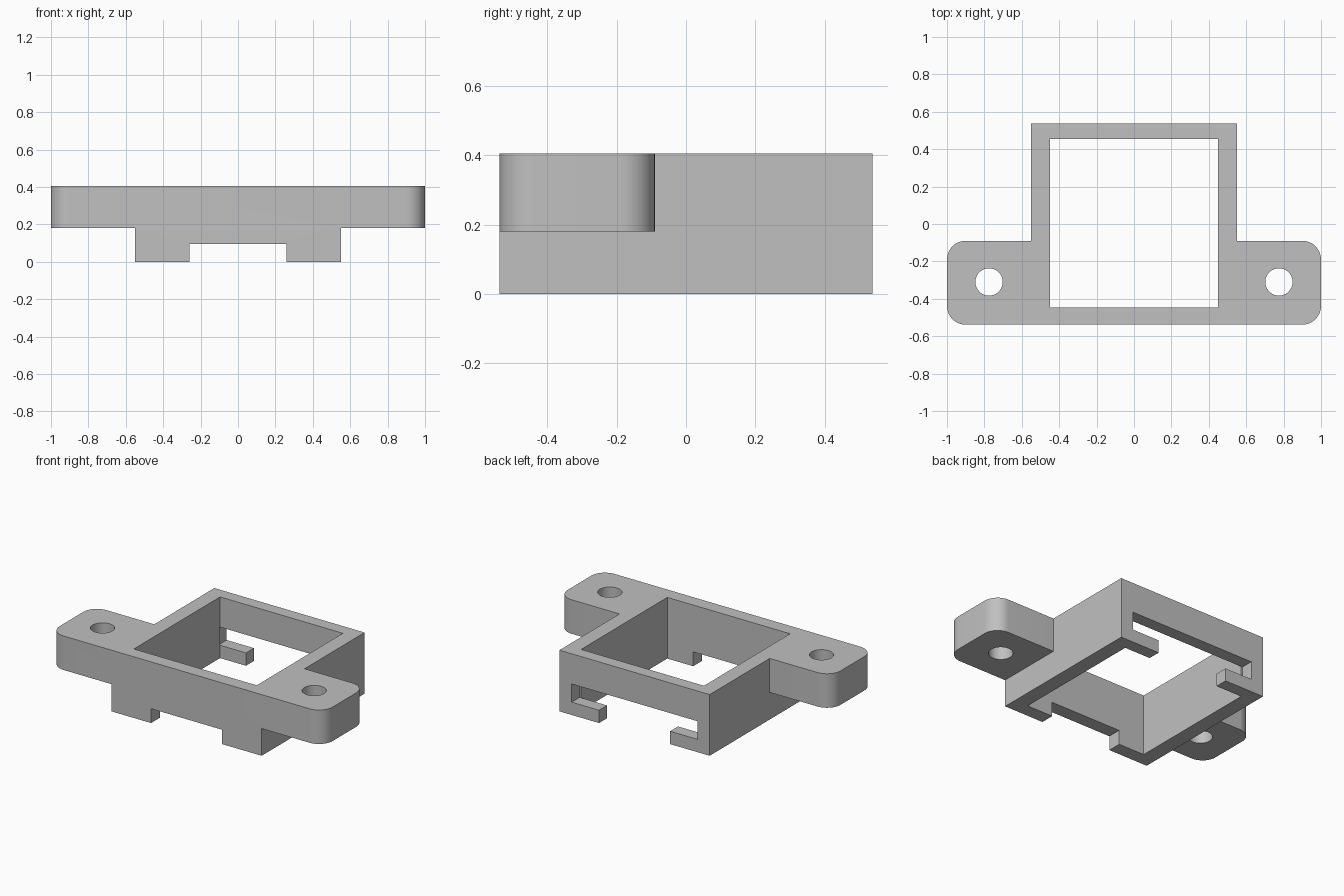
import bpy, bmesh, math

if "Cube" in bpy.data.objects:
    bpy.data.objects.remove(bpy.data.objects["Cube"], do_unlink=True)

HEIGHT = 0.405
BODY_X, DEPTH_Y = 0.55, 0.538
EAR_BACK, EAR_Z, RADIUS = -0.09, 0.18, 0.1

grey = bpy.data.materials.new("light grey")
grey.use_nodes = True
grey.diffuse_color = (0.53, 0.53, 0.53, 1)
grey.node_tree.nodes["Principled BSDF"].inputs["Base Color"].default_value = grey.diffuse_color


def prism(name, outline, z0, z1):
    """Extrude a counter-clockwise outline from z0 to z1."""
    bm = bmesh.new()
    base = bm.faces.new([bm.verts.new((x, y, z0)) for x, y in outline])
    top = bmesh.ops.extrude_face_region(bm, geom=[base])["geom"]
    for v in top:
        if isinstance(v, bmesh.types.BMVert):
            v.co.z = z1
    bmesh.ops.recalc_face_normals(bm, faces=bm.faces)
    mesh = bpy.data.meshes.new(name)
    bm.to_mesh(mesh)
    bm.free()
    mesh.materials.append(grey)
    obj = bpy.data.objects.new(name, mesh)
    bpy.context.collection.objects.link(obj)
    return obj


def box(name, x0, x1, y0, y1, z0, z1):
    return prism(name, [(x0, y0), (x1, y0), (x1, y1), (x0, y1)], z0, z1)


def arc(cx, cy, r, start, end, steps):
    angles = [math.radians(start + (end - start) * i / steps) for i in range(steps + 1)]
    return [(cx + r * math.cos(a), cy + r * math.sin(a)) for a in angles]


# Frame with two rounded mounting ears, as one outline
half = (arc(1 - RADIUS, RADIUS - DEPTH_Y, RADIUS, -90, 0, 12)
        + arc(1 - RADIUS, EAR_BACK - RADIUS, RADIUS, 0, 90, 12)
        + [(BODY_X, EAR_BACK), (BODY_X, DEPTH_Y)])
outline = half + [(-x, y) for x, y in reversed(half)]
bracket = prism("mounting_bracket", outline, 0, HEIGHT)

# Central opening, front notch, back slot and its narrow mouth
cutters = [
    box("opening_cutter", -0.45, 0.45, -0.447, 0.455, -0.1, 0.6),
    box("front_notch_cutter", -0.26, 0.26, -0.7, -0.4, -0.1, 0.095),
    box("back_slot_cutter", -0.46, 0.46, 0.455, 0.7, 0.085, 0.205),
    box("back_mouth_cutter", -0.26, 0.26, 0.4, 0.7, -0.1, 0.15),
]
# Space under each ear, and the screw holes
for side, name in ((1, "left"), (-1, "right")):
    x0, x1 = sorted((side * BODY_X, side * 1.2))
    cutters.append(box(name + "_ear_cutter", x0, x1, -0.7, 0, -0.1, EAR_Z))
    circle = arc(side * 0.775, -0.31, 0.073, 0, 360, 32)[:-1]
    cutters.append(prism(name + "_hole_cutter", circle, -0.1, 0.6))

for cutter in cutters:
    cutter.hide_render = True
    mod = bracket.modifiers.new(cutter.name, "BOOLEAN")
    mod.operation = "DIFFERENCE"
    mod.solver = "EXACT"
    mod.object = cutter

# Bake the cuts, then drop the cutters
bpy.context.view_layer.objects.active = bracket
bracket.select_set(True)
for mod in list(bracket.modifiers):
    bpy.ops.object.modifier_apply(modifier=mod.name)
for cutter in cutters:
    bpy.data.objects.remove(cutter, do_unlink=True)
bpy.ops.object.shade_smooth_by_angle(angle=math.radians(30))
